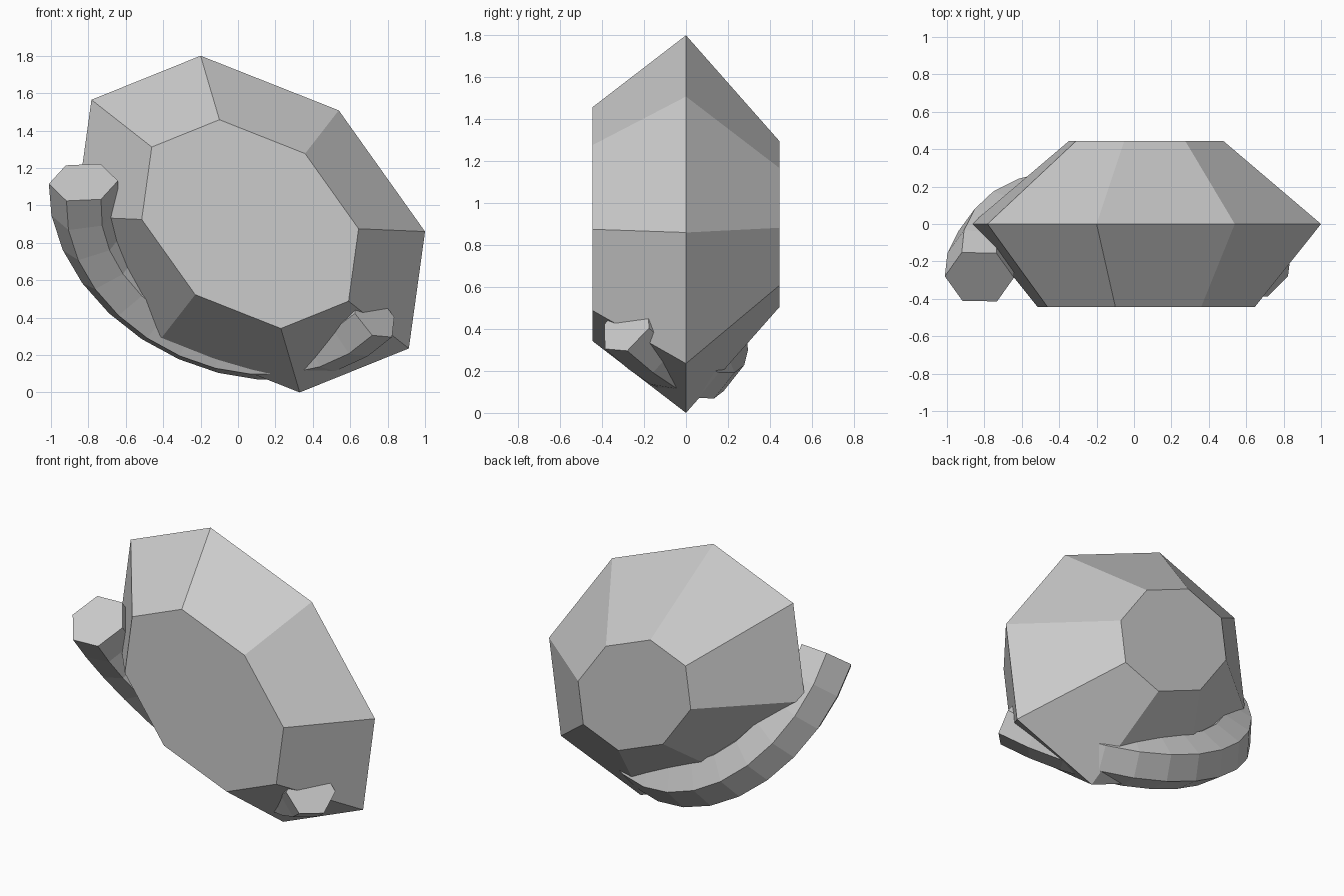
import bpy
import bmesh
import math
from mathutils import Vector

cube = bpy.data.objects.get("Cube")
if cube:
    bpy.data.objects.remove(cube, do_unlink=True)

stone = bpy.data.materials.new("plain_grey")
stone.use_nodes = True
GREY = (0.6, 0.6, 0.6, 1.0)
stone.diffuse_color = GREY
stone.node_tree.nodes["Principled BSDF"].inputs["Base Color"].default_value = GREY


def loft(name, rings):
    """Skin a list of equal-sized closed rings and cap both ends."""
    bm = bmesh.new()
    loops = [[bm.verts.new(p) for p in ring] for ring in rings]
    for a, b in zip(loops, loops[1:]):
        for i in range(len(a)):
            j = (i + 1) % len(a)
            bm.faces.new((a[i], a[j], b[j], b[i]))
    bm.faces.new(loops[0])
    bm.faces.new(loops[-1])
    bmesh.ops.recalc_face_normals(bm, faces=bm.faces)
    mesh = bpy.data.meshes.new(name)
    bm.to_mesh(mesh)
    bm.free()
    mesh.materials.append(stone)
    obj = bpy.data.objects.new(name, mesh)
    bpy.context.collection.objects.link(obj)
    return obj


# Faceted body: a skewed octagon, widest in the middle, tapering front and back
centre = Vector((0.065, 0, 0.9))
wide = Vector((0.935, 0, -0.04))
tall = Vector((-0.265, 0, 0.9))


def octagon(y, scale):
    angles = [math.tau * i / 8 for i in range(8)]
    return [centre + Vector((0, y, 0))
            + scale * (wide * math.cos(a) + tall * math.sin(a)) for a in angles]


loft("faceted_body", [octagon(-0.445, 0.62), octagon(0, 1), octagon(0.445, 0.44)])

# Curved handle: a six-sided tube along a tilted arc, slightly tapering
arc_centre = Vector((0.03, -0.44, 0.94))
chord = Vector((0.91, 0, -0.415)).normalized()
sag = Vector((-0.32, 0.64, -0.70))
sag = (sag - chord * sag.dot(chord)).normalized()
normal = sag.cross(chord)
RADIUS, HALF, STEPS = 0.89, math.radians(74), 12
step = 2 * HALF / STEPS

rings = []
for i in range(STEPS + 1):
    t = i / STEPS
    angle = -HALF + step * i
    point = arc_centre + RADIUS * (sag * math.cos(angle) + chord * math.sin(angle))
    # End caps stand square to the straight end segments
    tilt = angle + (step / 2 if i == 0 else -step / 2 if i == STEPS else 0)
    radial = sag * math.cos(tilt) + chord * math.sin(tilt)
    size = 0.185 - 0.035 * t
    turns = [math.radians(16) + math.tau * k / 6 for k in range(6)]
    rings.append([point + size * (radial * math.cos(a) + normal * math.sin(a))
                  for a in turns])
loft("curved_handle", rings)
